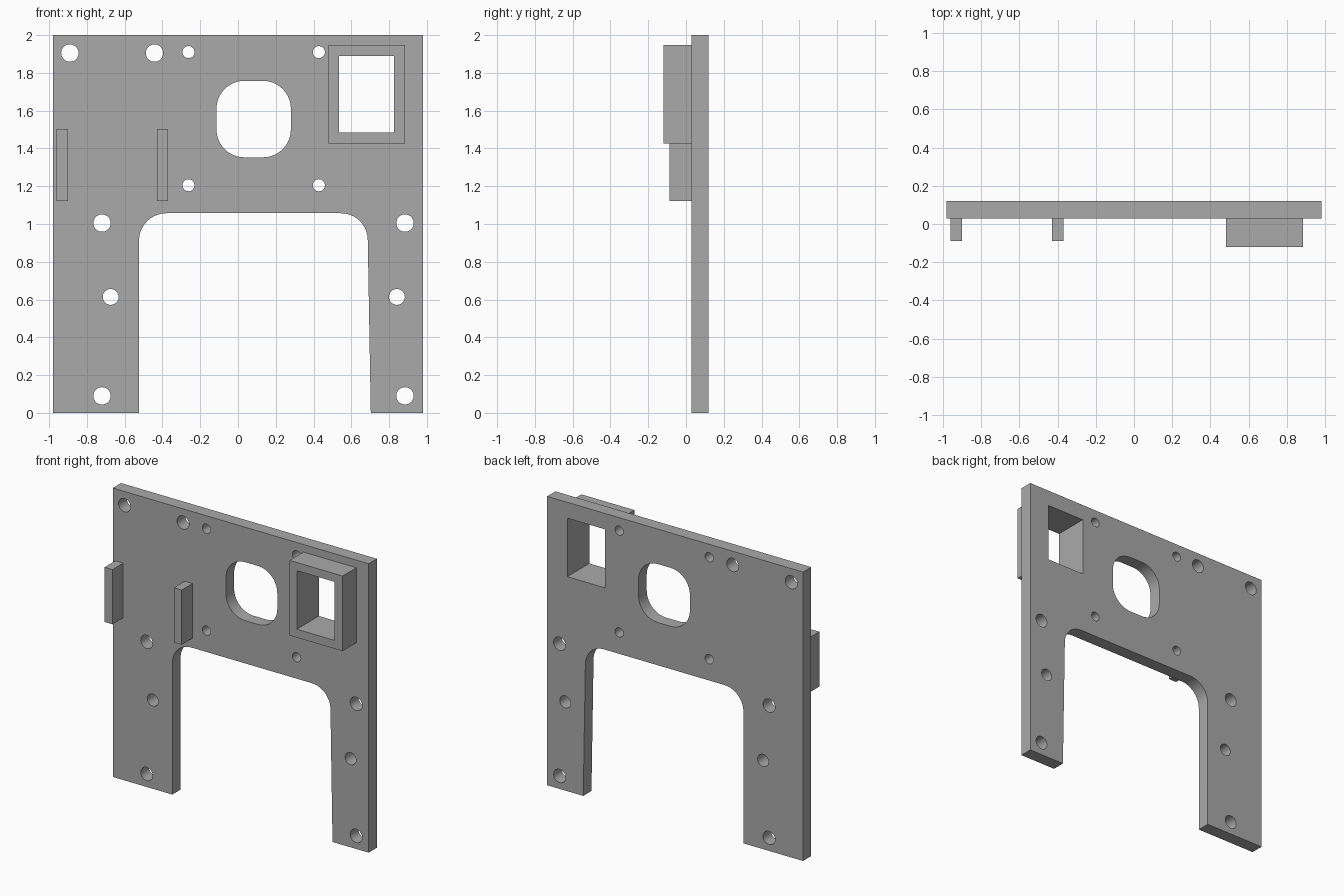
import bpy
import bmesh
from math import cos, sin, pi, radians

cube = bpy.data.objects.get("Cube")
if cube:
    bpy.data.objects.remove(cube, do_unlink=True)

grey = bpy.data.materials.new("plain grey")
grey.use_nodes = True
grey.diffuse_color = (0.4, 0.4, 0.4, 1)
grey.node_tree.nodes["Principled BSDF"].inputs["Base Color"].default_value = grey.diffuse_color


def arc(x, z, r, start, end, steps=10):
    """Points along an arc, angles in degrees."""
    angles = [radians(start + (end - start) * i / steps) for i in range(steps + 1)]
    return [(x + r * cos(a), z + r * sin(a)) for a in angles]


def circle(x, z, r):
    return arc(x, z, r, 0, 360, 32)[:-1]


def rect(x0, x1, z0, z1):
    return [(x0, z0), (x1, z0), (x1, z1), (x0, z1)]


def rounded_rect(x0, x1, z0, z1, r):
    return (arc(x1 - r, z1 - r, r, 0, 90) + arc(x0 + r, z1 - r, r, 90, 180)
            + arc(x0 + r, z0 + r, r, 180, 270) + arc(x1 - r, z0 + r, r, 270, 360))


def extrude_profile(name, loops, y0, y1):
    """Solid between y0 and y1; the first loop is the outline, the rest are holes."""
    curve = bpy.data.curves.new(name + " profile", "CURVE")
    curve.dimensions = "2D"
    curve.fill_mode = "BOTH"
    curve.extrude = (y1 - y0) / 2
    for loop in loops:
        spline = curve.splines.new("POLY")
        spline.points.add(len(loop) - 1)
        for point, (x, z) in zip(spline.points, loop):
            point.co = (x, z, 0, 1)
        spline.use_cyclic_u = True
    helper = bpy.data.objects.new(name + " helper", curve)
    bpy.context.collection.objects.link(helper)
    bpy.context.view_layer.update()
    evaluated = helper.evaluated_get(bpy.context.evaluated_depsgraph_get())
    mesh = bpy.data.meshes.new_from_object(evaluated)
    bpy.data.objects.remove(helper, do_unlink=True)

    # Stand the profile upright and weld caps to walls
    bm = bmesh.new()
    bm.from_mesh(mesh)
    for v in bm.verts:
        x, z, depth = v.co
        v.co = (x, (y0 + y1) / 2 - depth, z)
    bmesh.ops.remove_doubles(bm, verts=bm.verts, dist=0.0001)
    bmesh.ops.recalc_face_normals(bm, faces=bm.faces)
    bm.to_mesh(mesh)
    bm.free()
    mesh.name = name
    mesh.materials.clear()
    mesh.materials.append(grey)
    obj = bpy.data.objects.new(name, mesh)
    bpy.context.collection.objects.link(obj)
    bpy.ops.object.select_all(action="DESELECT")
    obj.select_set(True)
    bpy.context.view_layer.objects.active = obj
    bpy.ops.object.shade_smooth_by_angle(angle=radians(30))
    return obj


# Plate outline with the rounded gap between the legs
outline = [(-0.98, 0), (-0.98, 2), (0.98, 2), (0.98, 0), (0.703, 0)]
outline += arc(0.545, 0.915, 0.142, 0, 90)
outline += arc(-0.379, 0.912, 0.145, 90, 180)
outline += [(-0.524, 0)]

# Openings and bolt holes
window = rect(0.535, 0.825, 1.485, 1.89)
holes = [window, rounded_rect(-0.114, 0.28, 1.353, 1.758, 0.148)]
holes += [circle(x, 1.905, 0.046) for x in (-0.89, -0.442)]
holes += [circle(x, z, 0.032) for x in (-0.262, 0.428) for z in (1.205, 1.91)]
holes += [circle(x, z, 0.046) for x in (-0.72, 0.884) for z in (0.09, 1.005)]
holes += [circle(x, 0.614, 0.042) for x in (-0.674, 0.841)]
extrude_profile("mounting_plate", [outline] + holes, 0.03, 0.12)

# Raised frame around the window
extrude_profile("window_frame", [rect(0.48, 0.885, 1.427, 1.947), window], -0.12, 0.03)

# Two upright ribs on the front
for name, x in (("right_rib", -0.93), ("inner_rib", -0.4)):
    extrude_profile(name, [rect(x - 0.03, x + 0.03, 1.123, 1.502)], -0.088, 0.03)
